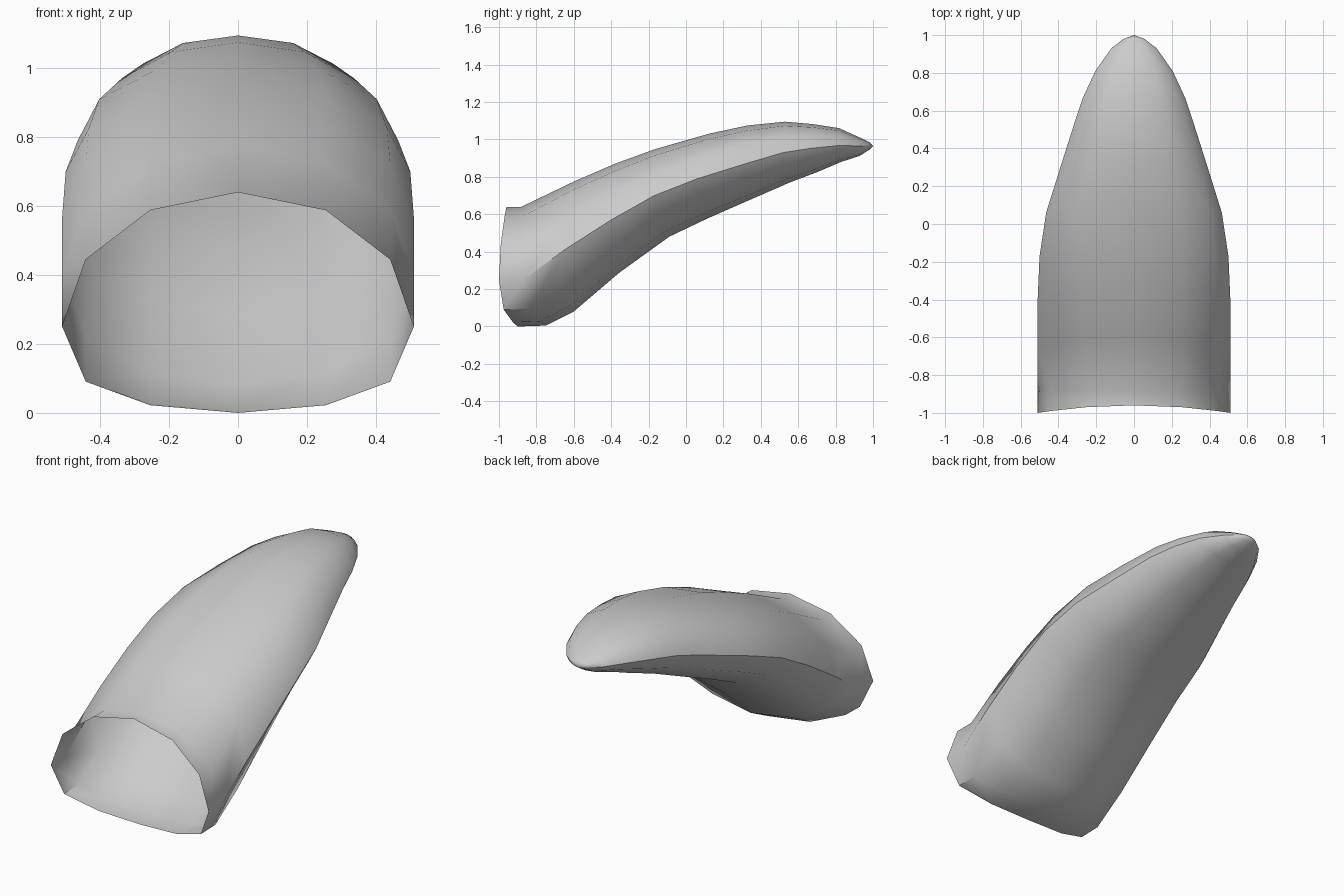
import bpy, bmesh, math

if "Cube" in bpy.data.objects:
    bpy.data.objects.remove(bpy.data.objects["Cube"])

# Stations from open base to tip:
# (top y, top z), (side crease y, z), (underside y, z), half width, underside fullness
STATIONS = [
    ((-0.96, 0.64), (-1.00, 0.25), (-0.90, 0.000), 0.51, 1.0),
    ((-0.88, 0.64), (-0.87, 0.25), (-0.75, 0.005), 0.51, 1.0),
    ((-0.60, 0.775), (-0.65, 0.41), (-0.60, 0.08), 0.51, 0.5),
    ((-0.38, 0.87), (-0.40, 0.57), (-0.36, 0.285), 0.51, 0.2),
    ((-0.16, 0.95), (-0.17, 0.70), (-0.09, 0.48), 0.50, 0.0),
    ((0.12, 1.03), (0.06, 0.79), (0.12, 0.58), 0.465, 0.0),
    ((0.33, 1.075), (0.30, 0.865), (0.33, 0.672), 0.39, 0.0),
    ((0.53, 1.095), (0.52, 0.93), (0.555, 0.77), 0.32, 0.0),
    ((0.68, 1.082), (0.67, 0.953), (0.70, 0.825), 0.27, 0.0),
    ((0.82, 1.06), (0.81, 0.967), (0.83, 0.88), 0.205, 0.0),
    ((0.93, 1.01), (0.93, 0.966), (0.93, 0.913), 0.12, 0.0),
    ((0.98, 0.985), (0.98, 0.966), (0.98, 0.945), 0.055, 0.0),
]
SIDES = 12


def ring(bm, top, side, bottom, width, full):
    """One 12-sided section with separate upper and lower halves."""
    verts = []
    for i in range(SIDES):
        a = 2 * math.pi * i / SIDES
        s = math.sin(a)
        end = top if s >= 0 else bottom
        h = abs(s)
        if s < 0:
            h = h ** (1 - 0.35 * full)
        y = side[0] + (end[0] - side[0]) * s * s
        z = side[1] + (end[1] - side[1]) * h
        verts.append(bm.verts.new((width * math.cos(a), y, z)))
    return verts


# Curved hollow claw, open at the base
bm = bmesh.new()
rings = [ring(bm, *st) for st in STATIONS]
for lo, hi in zip(rings, rings[1:]):
    for i in range(SIDES):
        j = (i + 1) % SIDES
        bm.faces.new((lo[i], hi[i], hi[j], lo[j]))

# Pointed tip
tip = bm.verts.new((0, 1.0, 0.965))
for i in range(SIDES):
    bm.faces.new((rings[-1][i], tip, rings[-1][(i + 1) % SIDES]))
bmesh.ops.recalc_face_normals(bm, faces=bm.faces)

mesh = bpy.data.meshes.new("claw")
bm.to_mesh(mesh)
bm.free()
claw = bpy.data.objects.new("claw", mesh)
bpy.context.collection.objects.link(claw)

# Smooth body with crisp side creases
bpy.context.view_layer.objects.active = claw
claw.select_set(True)
bpy.ops.object.shade_smooth_by_angle(angle=math.radians(45))
